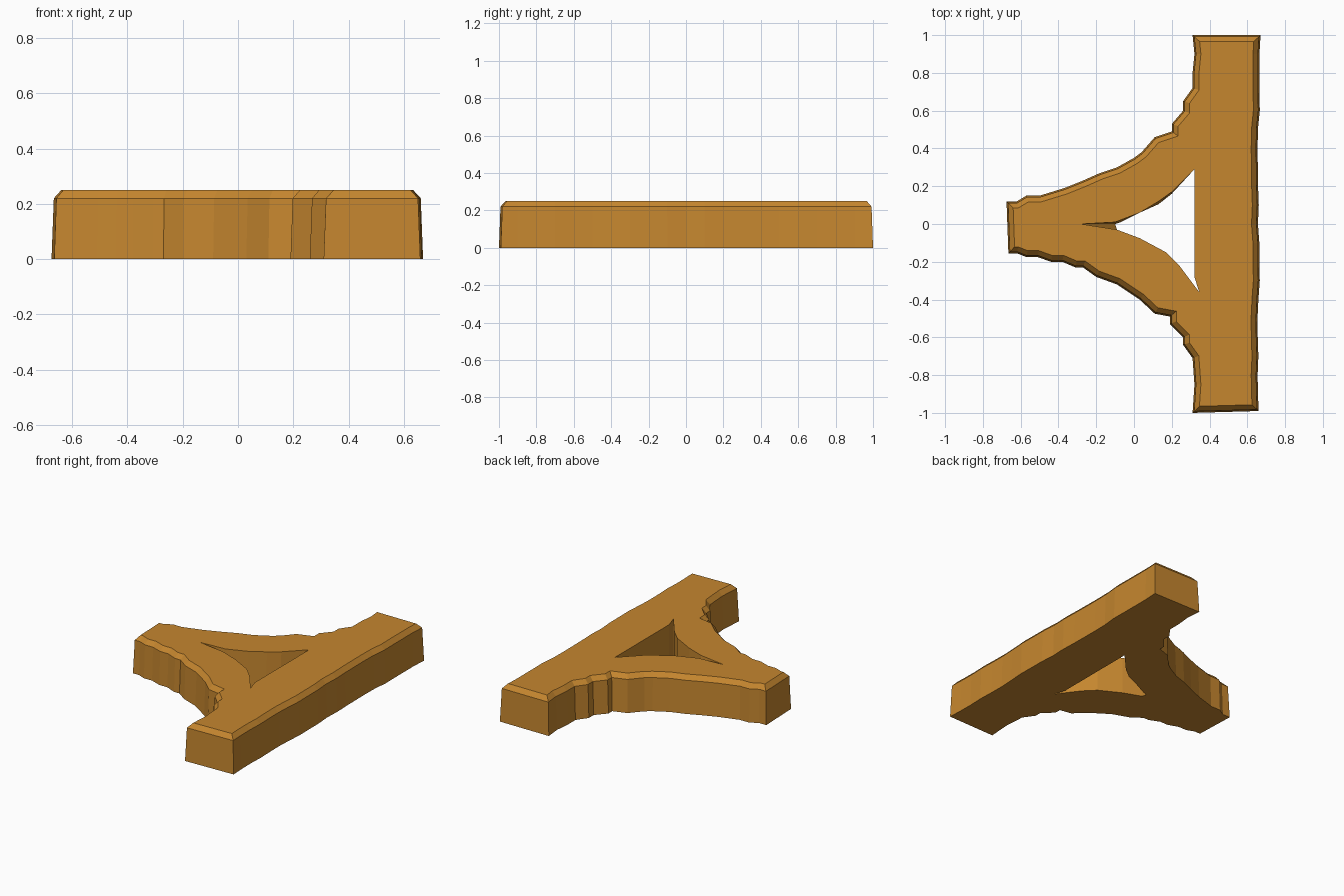
import bpy
import bmesh
import random
from mathutils import Vector

random.seed(4)
cube = bpy.data.objects.get("Cube")
if cube:
    bpy.data.objects.remove(cube, do_unlink=True)

# Warm ochre wood
wood = bpy.data.materials.new("ochre_wood")
wood.use_nodes = True
colour = (0.56, 0.24, 0.028, 1)
wood.diffuse_color = colour
wood.node_tree.nodes["Principled BSDF"].inputs["Base Color"].default_value = colour


def points(pairs):
    """Turn hundredths of a unit into a list of plan points."""
    return [Vector((x, y)) / 100 for x, y in pairs]


def inset(loop, distance):
    """Move a counter-clockwise outline inward with limited mitres."""
    result = []
    for i, point in enumerate(loop):
        before = (point - loop[i - 1]).normalized()
        after = (loop[(i + 1) % len(loop)] - point).normalized()
        n1 = Vector((-before.y, before.x))
        n2 = Vector((-after.y, after.x))
        mitre = (n1 + n2) / max(1 + n1.dot(n2), 0.6)
        result.append(point + mitre * distance)
    return result


def add_ring(bm, loop, height):
    """Add one closed ring of vertices and edges."""
    verts = [bm.verts.new((p.x, p.y, height)) for p in loop]
    edges = [bm.edges.new((verts[i - 1], verts[i])) for i in range(len(verts))]
    return verts, edges


def add_wall(bm, rings):
    """Join a stack of matching rings with quads."""
    for (low, _), (high, _) in zip(rings, rings[1:]):
        for i in range(len(low)):
            bm.faces.new((low[i - 1], low[i], high[i], high[i - 1]))


# Plan outline: upper arm, curved brace, narrow tip, curved brace, lower arm
outline = points([
    (67, 100), (31, 100), (32, 90), (31, 80), (31, 72), (26, 65), (26, 60),
    (20, 53), (20, 49), (11, 46), (4, 38), (0, 35), (-9, 30), (-18, 27),
    (-27, 23), (-37, 19), (-50, 15), (-57, 15), (-62, 12), (-67.5, 12),
    (-66.5, -15.5), (-62, -15.5), (-57, -17.5), (-51, -17.5), (-44, -20),
    (-38, -20), (-31, -23), (-27, -23), (-20, -28), (-9, -32), (3, -40),
    (11, -47.5), (19, -49), (19, -53), (26, -60), (26, -64), (31, -71),
    (32, -85), (31, -100), (66, -99),
])

# Gently worn long edge on the straight beam
for step in range(1, 20):
    outline.append(Vector((0.66 + random.uniform(-0.007, 0.007), -1 + step / 10)))

# Triangular opening with a sloping slot at its narrow end
hole_top = points([
    (-28, 0), (-10, 1), (3, 6), (13, 12), (20, 17), (32, 29), (32, -28),
    (34.5, -36), (24, -22), (17, -15), (3, -7.5), (-9, -3),
])
hole_base = [p.copy() for p in hole_top]
hole_base[0].x = -0.1
hole_base[1].x = -0.07
hole_base[3].y -= 0.015
hole_base[4].y -= 0.01

# Tapered sides, bevelled upper rim, flat caps
bm = bmesh.new()
outer = [
    add_ring(bm, outline, 0),
    add_ring(bm, inset(outline, 0.008), 0.22),
    add_ring(bm, inset(outline, 0.034), 0.25),
]
inner = [add_ring(bm, hole_base, 0), add_ring(bm, hole_top, 0.25)]
add_wall(bm, outer)
add_wall(bm, inner)
for level in (0, -1):
    bmesh.ops.triangle_fill(bm, edges=outer[level][1] + inner[level][1], use_beauty=True)
bmesh.ops.recalc_face_normals(bm, faces=bm.faces[:])

mesh = bpy.data.meshes.new("wooden_bracket")
bm.to_mesh(mesh)
bm.free()
mesh.materials.append(wood)
bracket = bpy.data.objects.new("wooden_bracket", mesh)
bpy.context.collection.objects.link(bracket)
